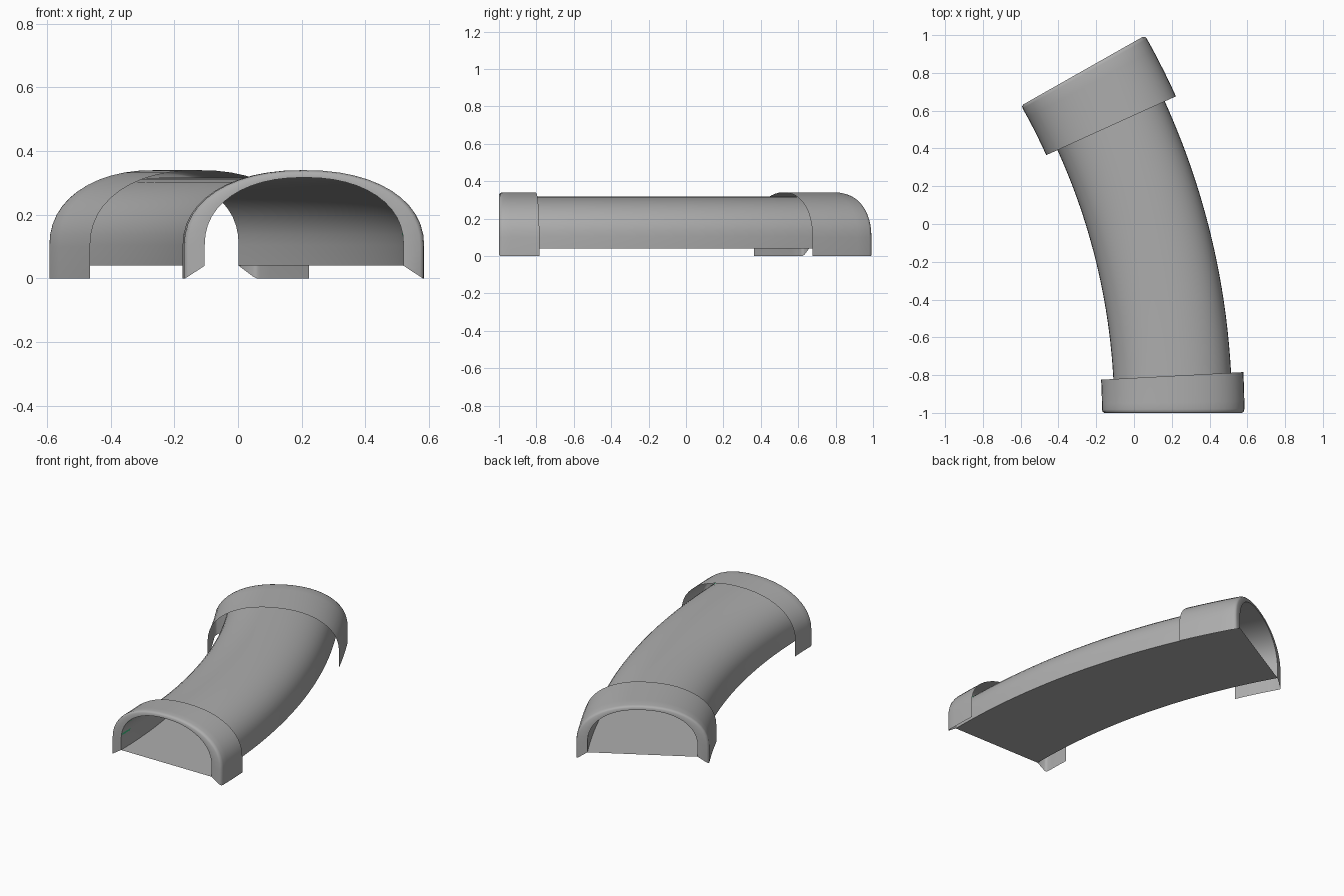
import bpy, bmesh
from math import sin, cos, pi, radians

cube = bpy.data.objects.get("Cube")
if cube:
    bpy.data.objects.remove(cube)

RADIUS = 3.68            # bend radius of the centre line
CENTRE_X = 0.2075 - RADIUS
END = 29.5               # total bend in degrees


def material(name, rgb):
    m = bpy.data.materials.new(name)
    m.use_nodes = True
    colour = (*rgb, 1)
    m.diffuse_color = colour
    m.node_tree.nodes["Principled BSDF"].inputs["Base Color"].default_value = colour
    return m


grey = material("pipe grey", (0.42, 0.42, 0.42))
green = material("lining green", (0.05, 0.5, 0.22))


def on_bend(angle, across, z):
    """Map an offset across the pipe to a point on the bend."""
    r, a = RADIUS + across, radians(angle)
    return (CENTRE_X + r * cos(a), -1 + r * sin(a), z)


def arch(half, base, spring, top, n=24):
    """Straight legs with a rounded crown."""
    pts = [(half, base)]
    for i in range(n + 1):
        c, s = cos(pi * i / n), sin(pi * i / n)
        across = half * abs(c) ** 0.91 * (1 if c > 0 else -1)
        pts.append((across, spring + (top - spring) * abs(s) ** 0.91))
    return pts + [(-half, base)]


def loft(name, rings, mat, smooth=35):
    """Skin a list of (angle, profile) rings."""
    bm = bmesh.new()
    rows = [[bm.verts.new(on_bend(a, x, z)) for x, z in prof] for a, prof in rings]
    for r0, r1 in zip(rows, rows[1:]):
        for i in range(len(r0) - 1):
            bm.faces.new((r0[i], r1[i], r1[i + 1], r0[i + 1]))
    bmesh.ops.recalc_face_normals(bm, faces=bm.faces)
    if sum(f.normal.z * f.calc_area() for f in bm.faces) < 0:
        bmesh.ops.reverse_faces(bm, faces=bm.faces)
    mesh = bpy.data.meshes.new(name)
    bm.to_mesh(mesh)
    bm.free()
    mesh.materials.append(mat)
    ob = bpy.data.objects.new(name, mesh)
    bpy.context.collection.objects.link(ob)
    bpy.ops.object.select_all(action='DESELECT')
    ob.select_set(True)
    bpy.context.view_layer.objects.active = ob
    bpy.ops.object.shade_smooth_by_angle(angle=radians(smooth))
    return ob


# Half-pipe shell and its flat floor
steps = [END * i / 28 for i in range(29)]
bore = arch(0.312, 0.04, 0.105, 0.317)
loft("pipe_shell", [(a, bore) for a in steps], grey)
loft("pipe_floor", [(a, [(0.312, 0.04), (-0.312, 0.04)]) for a in steps], grey)


# Collars: open sleeve with a rounded lip and a mouth rim meeting the bore
def collar(name, mouth, length, way):
    body = arch(0.377, 0, 0.1, 0.34)
    lip = arch(0.374, 0, 0.1, 0.337)
    rim = arch(0.364, 0.006, 0.1, 0.331)
    rings = [(mouth, bore), (mouth, rim),
             (mouth + way * 0.1, lip), (mouth + way * 0.3, body)]
    rings += [(mouth + way * (0.3 + (length - 0.3) * i / 5), body) for i in range(1, 6)]
    loft(name, rings, grey, 50)


collar("front_collar", 0, 3.05, 1)
collar("back_collar", END, 5.1, -1)

# Coarser sleeve whose flats just break through the bore at the front mouth
sleeve = arch(0.3135, 0.1, 0.105, 0.3185, 14)
loft("mouth_lining", [(a, sleeve) for a in (0.05, 0.8, 1.5)], green)
